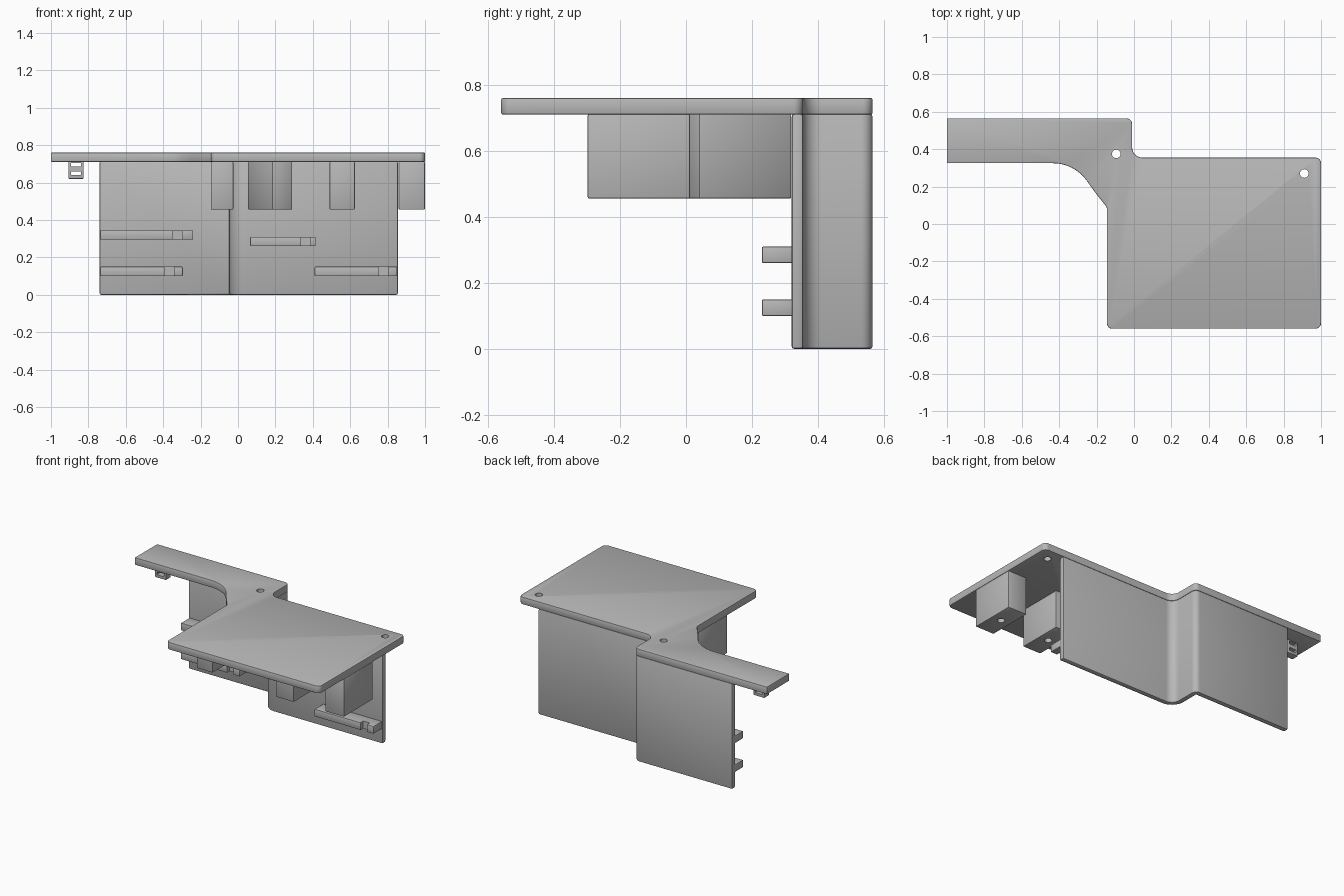
import bpy, bmesh, math
from mathutils import Vector, Matrix

cube = bpy.data.objects.get("Cube")
if cube:
    bpy.data.objects.remove(cube, do_unlink=True)

grey = bpy.data.materials.new("plain_grey")
grey.use_nodes = True
GREY = (0.48, 0.48, 0.48, 1)
grey.diffuse_color = GREY
grey.node_tree.nodes["Principled BSDF"].inputs["Base Color"].default_value = GREY


def fillet(points, steps=8):
    """Round the corners of an outline given as (x, y, radius)."""
    out = []
    for i, (x, y, r) in enumerate(points):
        p = Vector((x, y))
        if r == 0:
            out.append(p)
            continue
        a = (Vector(points[i - 1][:2]) - p).normalized()
        b = (Vector(points[(i + 1) % len(points)][:2]) - p).normalized()
        half = a.angle(b) / 2
        centre = p + (a + b).normalized() * r / math.sin(half)
        start = p + a * r / math.tan(half) - centre
        end = p + b * r / math.tan(half) - centre
        turn = start.angle_signed(end)
        for k in range(steps + 1):
            out.append(centre + Matrix.Rotation(-turn * k / steps, 2) @ start)
    return out


def finish(obj, bevel, cutters=()):
    """Soften edges, cut openings and shade."""
    bpy.ops.object.select_all(action='DESELECT')
    bpy.context.view_layer.objects.active = obj
    obj.select_set(True)
    if bevel:
        mod = obj.modifiers.new("soft_edges", 'BEVEL')
        mod.width, mod.segments = bevel, 2
        mod.limit_method, mod.angle_limit = 'ANGLE', math.radians(40)
        bpy.ops.object.modifier_apply(modifier=mod.name)
    for cutter in cutters:
        mod = obj.modifiers.new("opening", 'BOOLEAN')
        mod.operation, mod.solver, mod.object = 'DIFFERENCE', 'EXACT', cutter
        bpy.ops.object.modifier_apply(modifier=mod.name)
        bpy.data.objects.remove(cutter, do_unlink=True)
    bpy.ops.object.shade_smooth_by_angle(angle=math.radians(35))
    return obj


def prism(name, outline, z0, z1):
    bm = bmesh.new()
    face = bm.faces.new([bm.verts.new((p[0], p[1], z0)) for p in outline])
    top = bmesh.ops.extrude_face_region(bm, geom=[face])["geom"]
    bmesh.ops.translate(bm, vec=(0, 0, z1 - z0),
                        verts=[v for v in top if isinstance(v, bmesh.types.BMVert)])
    bmesh.ops.recalc_face_normals(bm, faces=bm.faces)
    mesh = bpy.data.meshes.new(name)
    bm.to_mesh(mesh)
    bm.free()
    mesh.materials.append(grey)
    obj = bpy.data.objects.new(name, mesh)
    bpy.context.collection.objects.link(obj)
    return obj


def block(name, x0, x1, y0, y1, z0, z1):
    return prism(name, [(x0, y0), (x1, y0), (x1, y1), (x0, y1)], z0, z1)


def drill(x, y, z0, z1, r=0.023):
    ring = [(x + r * math.cos(math.tau * i / 24), y + r * math.sin(math.tau * i / 24))
            for i in range(24)]
    cutter = prism("drill", ring, z0, z1)
    cutter.hide_render = True
    return cutter


PLATE_Z, TOP, BACK, STEP = 0.71, 0.76, 0.565, 0.355

# Top plate with a side arm and two screw holes
plate = prism("top_plate", fillet([
    (-1, 0.325, 0), (-0.32, 0.325, 0.22), (-0.205, 0.165, 0.1), (-0.145, 0.09, 0.03),
    (-0.145, -0.56, 0.03), (1, -0.56, 0.03), (1, STEP, 0.03), (-0.01, STEP, 0.055),
    (-0.01, BACK, 0.03), (-1, BACK, 0)]), PLATE_Z, TOP)
finish(plate, 0.005, [drill(-0.095, 0.375, 0.6, 0.9), drill(0.91, 0.27, 0.6, 0.9)])

# Stepped back wall
wall = prism("back_wall", fillet([
    (-0.74, BACK, 0), (-0.01, BACK, 0.035), (-0.01, STEP, 0.055), (0.855, STEP, 0),
    (0.855, 0.32, 0), (-0.045, 0.32, 0.09), (-0.045, 0.53, 0), (-0.74, 0.53, 0)]),
    0, PLATE_Z + 0.002)
finish(wall, 0.008)

# Hanging blocks, each with a blind hole below: centre x, centre y, width, turn
for name, x, y, width, turn in (
        ("right_block", -0.085, -0.08, 0.12, 0), ("turned_block", 0.172, 0.155, 0.12, 25),
        ("middle_block", 0.557, -0.143, 0.135, 0), ("left_block", 0.929, -0.143, 0.14, 0)):
    obj = block(name, -width / 2, width / 2, -0.155, 0.155, 0.455, PLATE_Z + 0.002)
    obj.data.transform(Matrix.Translation((x, y, 0)) @
                       Matrix.Rotation(math.radians(turn), 4, 'Z'))
    finish(obj, 0.006, [drill(x, y, 0.4, 0.52)])

# Ledges along the wall with notched front edges
for name, x0, x1, face, z in (
        ("upper_right_ledge", -0.735, -0.24, 0.53, 0.295),
        ("lower_right_ledge", -0.735, -0.295, 0.53, 0.1),
        ("upper_left_ledge", 0.065, 0.415, 0.32, 0.26),
        ("lower_left_ledge", 0.41, 0.85, 0.32, 0.1)):
    ledge = block(name, x0, x1, face - 0.09, face + 0.005, z, z + 0.05)
    at = x0 + (x1 - x0) * 0.78
    notch = block("notch", at, at + 0.05, face - 0.1, face - 0.06, z - 0.1, z + 0.1)
    notch.hide_render = True
    finish(ledge, 0.004, [notch])

# Slotted clip below the arm
clip = block("arm_clip", -0.907, -0.825, 0.41, 0.46, 0.62, PLATE_Z + 0.002)
slots = [block("slot", -0.893, -0.839, 0.3, 0.6, z, z + 0.02) for z in (0.64, 0.685)]
for slot in slots:
    slot.hide_render = True
finish(clip, 0.004, slots)
